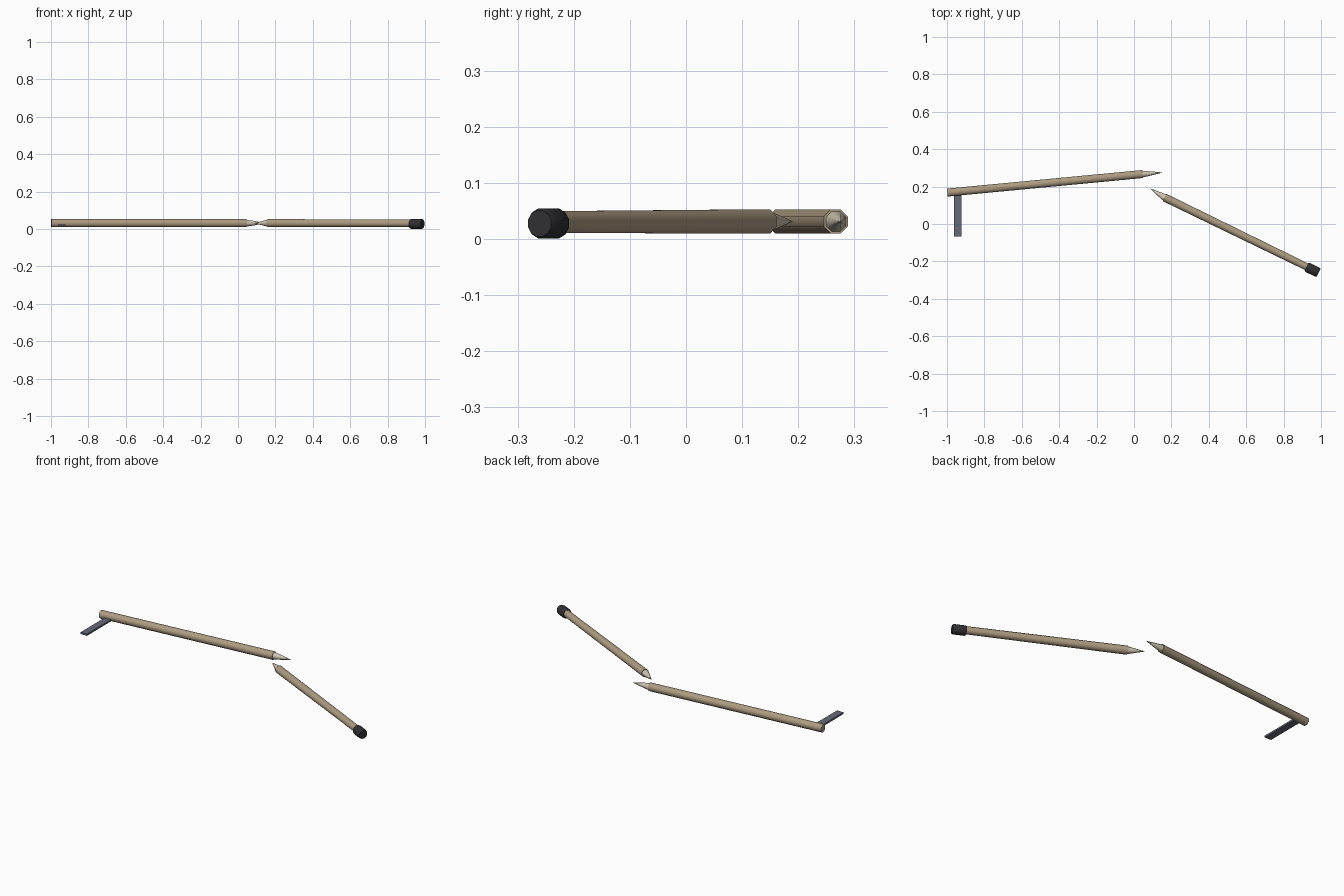
import bpy, math
from mathutils import Vector

if "Cube" in bpy.data.objects:
    bpy.data.objects.remove(bpy.data.objects["Cube"])


def material(name, col):
    m = bpy.data.materials.new(name)
    m.diffuse_color = (*col, 1)
    m.use_nodes = True
    m.node_tree.nodes["Principled BSDF"].inputs["Base Color"].default_value = m.diffuse_color
    return m


wood = material("wood", (0.42, 0.33, 0.22))
pale = material("fresh_wood", (0.62, 0.56, 0.44))
steel = material("steel", (0.13, 0.14, 0.19))
dark = material("dark_cap", (0.03, 0.03, 0.035))


def finish(ob, mat, angle):
    ob.data.materials.append(mat)
    bpy.context.view_layer.objects.active = ob
    ob.select_set(True)
    bpy.ops.object.shade_smooth_by_angle(angle=math.radians(angle))
    ob.select_set(False)
    return ob


def rod(name, start, end, profile, sides, mat, angle=50):
    """Solid turned about the line start-end; profile = (fraction, radius)."""
    a, b = Vector(start), Vector(end)
    d = b - a
    u = Vector((-d.y, d.x, 0)).normalized()
    v = d.normalized().cross(u)
    verts, faces = [], []
    for t, r in profile:
        for i in range(sides):
            w = 2 * math.pi * (i + 0.5) / sides
            verts.append(a + d * t + (u * math.cos(w) + v * math.sin(w)) * r)
    for k in range(len(profile) - 1):
        for i in range(sides):
            j = (i + 1) % sides
            faces.append((k * sides + i, k * sides + j,
                          (k + 1) * sides + j, (k + 1) * sides + i))
    faces.append(tuple(reversed(range(sides))))
    n = len(verts)
    faces.append(tuple(range(n - sides, n)))
    me = bpy.data.meshes.new(name)
    me.from_pydata(verts, [], faces)
    ob = bpy.data.objects.new(name, me)
    bpy.context.collection.objects.link(ob)
    return finish(ob, mat, angle)


Z = 0.031
# left half of the snapped shaft with its sharp broken point
rod("left_shaft", (-0.998, 0.168, Z), (0.045, 0.267, Z), [(0, 0.0232), (1, 0.0232)], 8, wood)
rod("left_splinter", (0.045, 0.267, Z), (0.15, 0.275, Z),
    [(0, 0.0195), (0.3, 0.0145), (1, 0.0008)], 8, pale)

# right half, slightly tapered toward the cap
rod("right_shaft", (0.163, 0.142, Z), (0.93, -0.232, 0.03), [(0, 0.0235), (1, 0.021)], 8, wood)
rod("right_splinter", (0.163, 0.142, Z), (0.088, 0.189, Z),
    [(0, 0.0205), (0.3, 0.0145), (1, 0.0008)], 8, pale)

# dark end cap with bevelled rims
rod("end_cap", (0.922, -0.229, 0.0275), (0.987, -0.261, 0.0275),
    [(0, 0.024), (0.1, 0.0275), (0.88, 0.0275), (1, 0.024)], 12, dark, 30)

# flat blade sticking out of the left end
bpy.ops.mesh.primitive_cube_add(size=1, location=(-0.943, 0.044, 0.02))
blade = bpy.context.object
blade.name = "flat_blade"
blade.scale = (0.041, 0.222, 0.01)
blade.select_set(False)
finish(blade, steel, 30)
